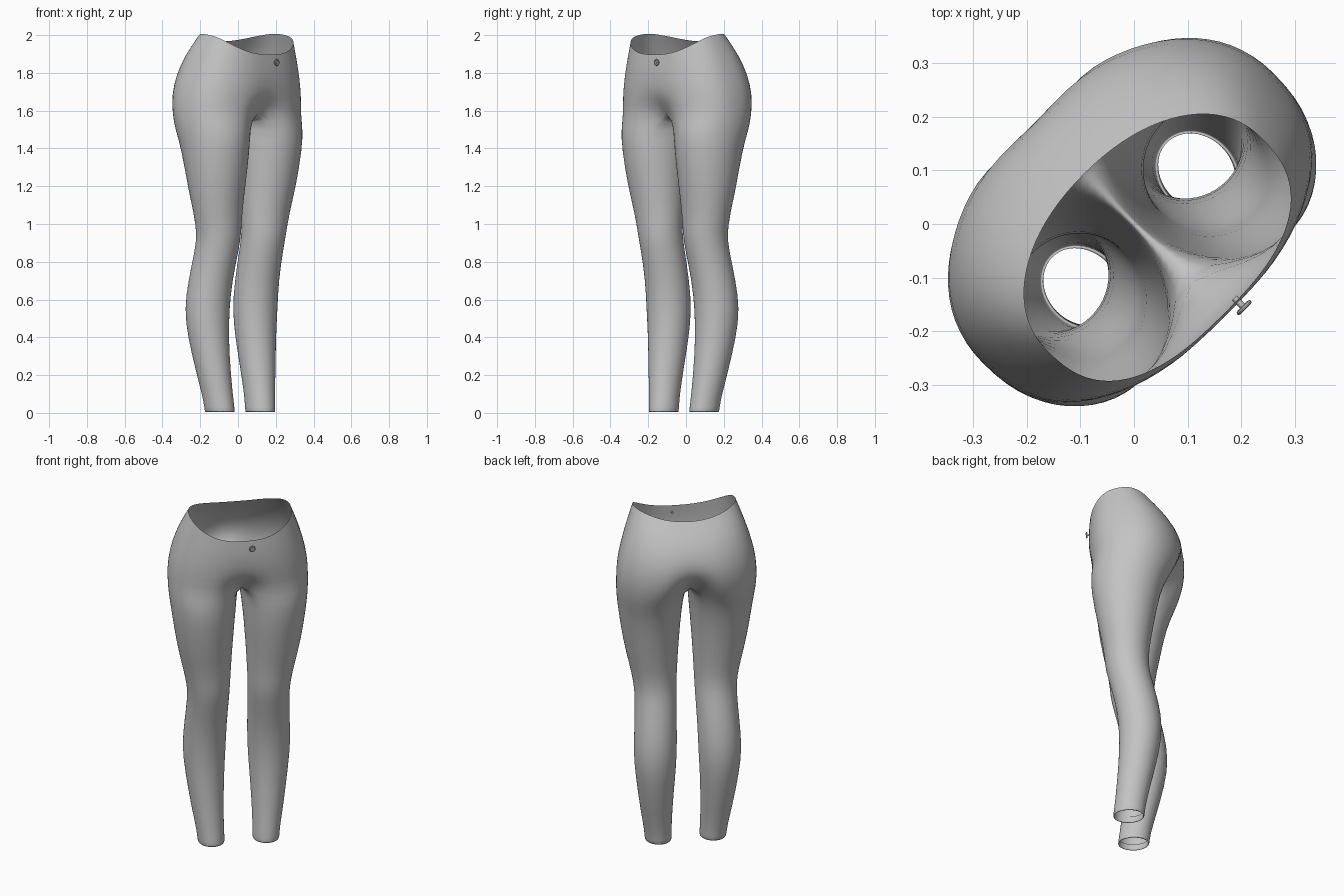
import bpy, bmesh
from math import sin, cos, pi, exp, radians

if "Cube" in bpy.data.objects:
    bpy.data.objects.remove(bpy.data.objects["Cube"])

TURN = radians(45)      # the garment stands turned on its axis
OUTER, INNER = 20, 8    # segments outside the leg and along the crotch
BASE = 1.58             # height where the legs join


def material(name, rgb):
    m = bpy.data.materials.new(name)
    m.use_nodes = True
    m.diffuse_color = (*rgb, 1)
    m.node_tree.nodes["Principled BSDF"].inputs["Base Color"].default_value = (*rgb, 1)
    return m


grey = material("grey cloth", (0.55, 0.55, 0.55))


def power(v, e):
    return abs(v) ** e * (1 if v > 0 else -1)


def waist_height(a):
    # low at the front, highest at the sides
    return 1.967 - 0.035 * cos(a) - 0.036 * cos(2 * a)


def pelvis_row(t, w, front, back, dent):
    pts = []
    for i in range(OUTER + 1):
        a = pi * i / OUTER
        e = 0.77 if cos(a) > 0 else 0.94     # boxy front, rounder back
        mid, r = (front + back) / 2, (back - front) / 2
        x = w * power(sin(a), e) if 0 < i < OUTER else 0
        y = mid - r * power(cos(a), e)
        pull = dent * exp(-(x / 0.09) ** 2)
        z = BASE + t * (waist_height(a) - BASE) + 0.05 * pull
        pts.append((x, y * (1 - pull), z))
    return pts


def leg_row(z, x, y, rx, ry):
    n = OUTER + INNER
    return [(x + rx * cos(a), y + ry * sin(a), z)
            for a in (2 * pi * (i - OUTER / 2) / n for i in range(n))]


# Pelvis: height fraction, half width, front, back, centre dent
pelvis = [(1, .283, -.238, .133, 0), (.75, .325, -.245, .222, 0),
          (.5, .358, -.245, .272, .02), (.25, .382, -.238, .288, .07),
          (0, .386, -.228, .274, .42)]
# Legs: height, centre x, centre y, half width, half depth
legs = [(1.5, .197, -.008, .187, .212), (1.4, .196, -.028, .175, .19),
        (1.2, .190, -.029, .153, .154), (1.05, .176, -.026, .131, .125),
        (.95, .168, -.026, .118, .119), (.87, .166, -.010, .114, .119),
        (.7, .174, .034, .116, .118), (.55, .18, .053, .120, .120),
        (.4, .177, .046, .107, .110), (.2, .167, .014, .088, .093),
        (.06, .154, -.010, .074, .084), (-.003, .151, -.016, .074, .087),
        (.008, .151, -.016, .067, .080), (.04, .152, -.014, .066, .079)]

bm = bmesh.new()
prev = None
for row in pelvis:
    ring = [bm.verts.new(p) for p in pelvis_row(*row)]
    if prev:
        for i in range(OUTER):
            bm.faces.new((prev[i], prev[i + 1], ring[i + 1], ring[i]))
    prev = ring

# Crotch seam runs from back to front on the centre plane
back, front = prev[-1].co.copy(), prev[0].co.copy()
for i in range(1, INNER):
    p = back.lerp(front, i / INNER)
    p.z -= 0.025 * sin(pi * i / INNER)
    prev.append(bm.verts.new(p))

for row in legs:
    ring = [bm.verts.new(p) for p in leg_row(*row)]
    n = len(ring)
    for i in range(n):
        j = (i + 1) % n
        bm.faces.new((prev[i], prev[j], ring[j], ring[i]))
    prev = ring
bmesh.ops.recalc_face_normals(bm, faces=bm.faces)

mesh = bpy.data.meshes.new("trousers")
bm.to_mesh(mesh)
bm.free()
trousers = bpy.data.objects.new("trousers", mesh)
bpy.context.collection.objects.link(trousers)
mesh.materials.append(grey)
mesh.polygons.foreach_set("use_smooth", [True] * len(mesh.polygons))
mirror = trousers.modifiers.new("mirror", 'MIRROR')
mirror.merge_threshold = 0.002
smooth = trousers.modifiers.new("smooth", 'SUBSURF')
smooth.levels = smooth.render_levels = 1
trousers.rotation_euler.z = TURN


# Waist button: rim, face and shank
def place(name, depth):
    o = bpy.context.object
    o.name = name
    o.data.materials.append(grey)
    o.rotation_euler = (pi / 2, 0, TURN)
    x, y = 0.035, depth
    o.location = (x * cos(TURN) - y * sin(TURN), x * sin(TURN) + y * cos(TURN), 1.855)
    bpy.ops.object.shade_smooth_by_angle()


bpy.ops.mesh.primitive_torus_add(major_radius=0.014, minor_radius=0.004,
                                 major_segments=20, minor_segments=8)
place("button_rim", -0.256)
bpy.ops.mesh.primitive_cylinder_add(vertices=20, radius=0.013, depth=0.005)
place("button_face", -0.254)
bpy.ops.mesh.primitive_cylinder_add(vertices=12, radius=0.006, depth=0.03)
place("button_shank", -0.245)
